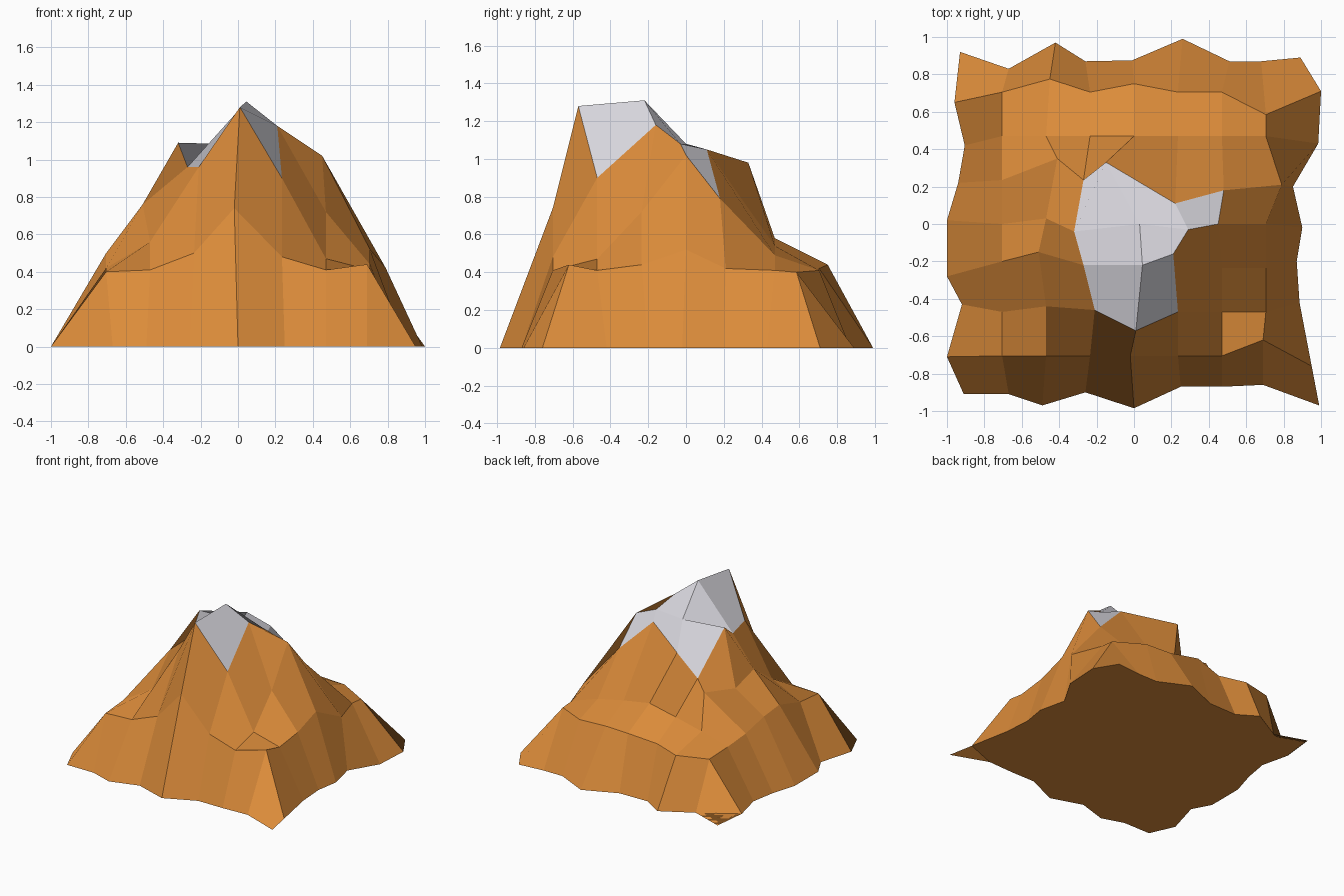
import bpy, bmesh

STEP = 0.235   # spacing of the inner 7 x 7 grid

# foot of the mountain, on the ground: four sides of the 9 x 9 grid
FRONT = [(-.91, -.91), (-.67, -.91), (-.49, -.97), (-.26, -.9), (0, -.985),
         (.25, -.87), (.47, -.87), (.69, -.86), (.99, -.97)]
BACK = [(-.93, .92), (-.67, .83), (-.42, .97), (-.26, .87), (-.01, .875),
        (.26, .99), (.51, .87), (.68, .87), (.89, .89)]
LEFT = [(-1, -.71), (-.92, -.43), (-1, -.28), (-1, .02), (-.94, .22), (-.905, .42), (-.96, .65)]
RIGHT = [(.95, -.76), (.885, -.42), (.87, -.2), (.9, -.02), (.85, .2), (.985, .43), (1, .71)]

# heights of the inner grid, front row first
HEIGHT = [
    [.40, .41, .50, .74, .48, .41, .44],
    [.42, .56, .96, 1.28, .90, .47, .41],
    [.50, .76, .96, 1.31, 1.18, .72, .44],
    [.48, .66, 1.09, 1.08, 1.08, 1.02, .52],
    [.43, .73, .765, .98, 1.05, .79, .42],
    [.41, .475, .53, .58, .54, .49, .41],
    [.40, .39, .40, .44, .42, .41, .40],
]

# sideways shift of the craggy points: (column, row): (dx, dy)
SHIFT = {
    (4, 1): (-.02, 0), (7, 1): (-.015, .085),
    (2, 2): (0, .03), (3, 2): (.025, .01), (4, 2): (.01, -.1),
    (1, 3): (0, .035), (2, 3): (-.04, .085), (3, 3): (-.035, .015),
    (4, 3): (.045, .015), (5, 3): (-.025, .075),
    (2, 4): (0, .03), (3, 4): (-.085, -.04), (4, 4): (.03, 0),
    (5, 4): (.055, -.03), (6, 4): (-.02, 0),
    (2, 5): (.06, .115), (3, 5): (-.035, 0), (4, 5): (-.15, .095),
    (5, 5): (-.015, -.125), (6, 5): (.01, -.055), (7, 5): (.085, -.025),
    (2, 7): (.02, .07), (4, 7): (0, .045), (7, 7): (0, -.12),
}

# grid cells around the summit that carry snow
SNOW = {(3, 2), (4, 2), (3, 3), (4, 3), (3, 4), (4, 4), (5, 4)}


def material(name, color):
    mat = bpy.data.materials.new(name)
    mat.diffuse_color = (*color, 1)
    return mat


def point(i, j):
    """Position of grid point in column i, row j (0..8)."""
    if j == 0:
        return (*FRONT[i], 0)
    if j == 8:
        return (*BACK[i], 0)
    if i == 0:
        return (*LEFT[j - 1], 0)
    if i == 8:
        return (*RIGHT[j - 1], 0)
    dx, dy = SHIFT.get((i, j), (0, 0))
    return ((i - 4) * STEP + dx, (j - 4) * STEP + dy, HEIGHT[j - 1][i - 1])


# mountain: displaced grid with snow cells and a flat underside
bm = bmesh.new()
grid = {(i, j): bm.verts.new(point(i, j)) for j in range(9) for i in range(9)}
for j in range(8):
    for i in range(8):
        face = bm.faces.new([grid[i, j], grid[i + 1, j], grid[i + 1, j + 1], grid[i, j + 1]])
        face.material_index = 1 if (i, j) in SNOW else 0

# underside
rim = ([(i, 0) for i in range(8)] + [(8, j) for j in range(8)]
       + [(i, 8) for i in range(8, 0, -1)] + [(0, j) for j in range(8, 0, -1)])
bm.faces.new([grid[k] for k in reversed(rim)])

mesh = bpy.data.meshes.new("mountain")
bm.to_mesh(mesh)
bm.free()
mesh.materials.append(material("orange rock", (.71, .26, .042)))
mesh.materials.append(material("snow", (.68, .67, .72)))
mountain = bpy.data.objects.new("mountain", mesh)
bpy.context.collection.objects.link(mountain)
